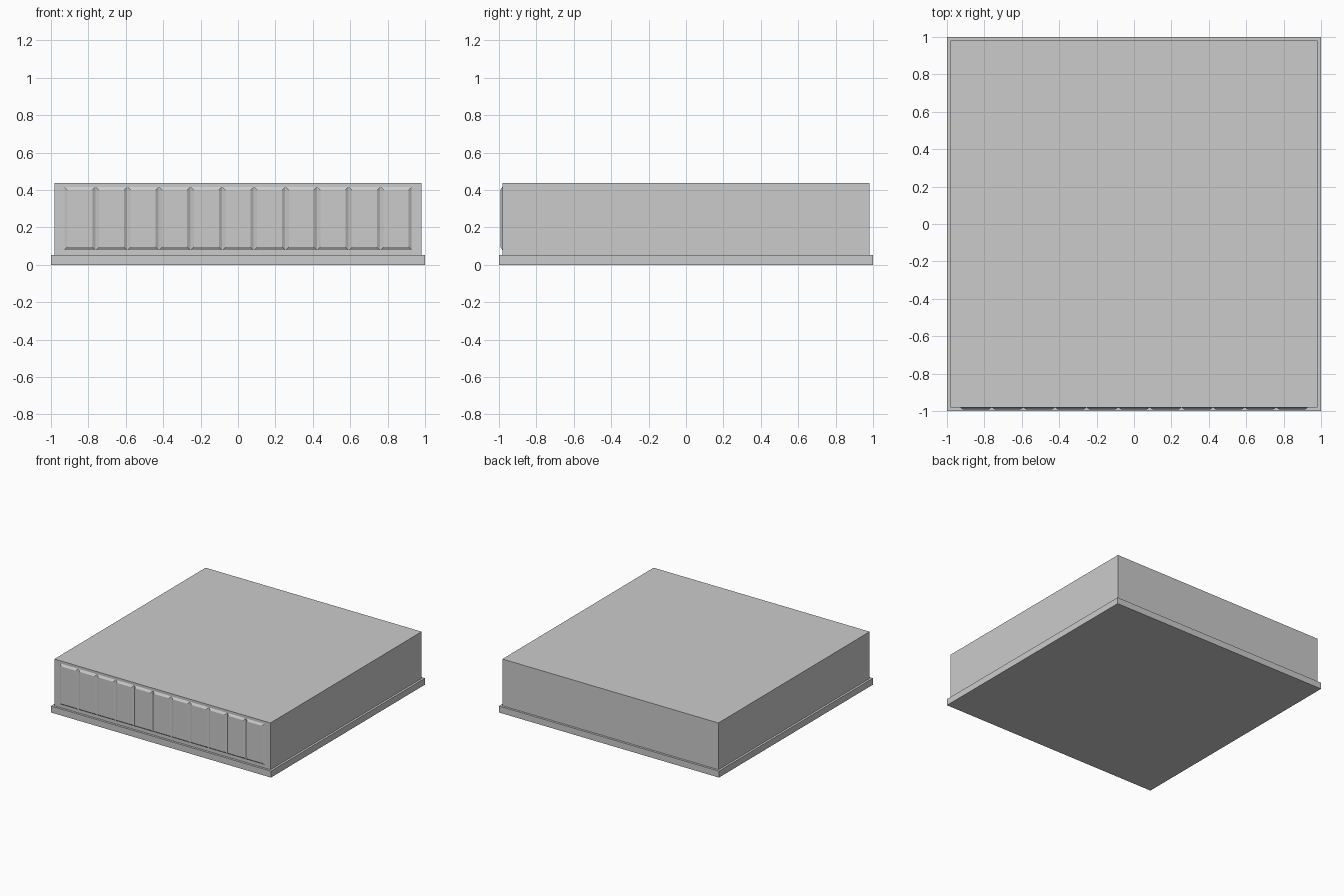
import bpy, bmesh

if "Cube" in bpy.data.objects:
    bpy.data.objects.remove(bpy.data.objects["Cube"])


def mesh_object(name, bm):
    bmesh.ops.recalc_face_normals(bm, faces=bm.faces)
    me = bpy.data.meshes.new(name)
    bm.to_mesh(me)
    bm.free()
    ob = bpy.data.objects.new(name, me)
    bpy.context.collection.objects.link(ob)
    return ob


def box(name, half, z0, z1):
    bm = bmesh.new()
    bmesh.ops.create_cube(bm, size=1)
    for v in bm.verts:
        v.co = (v.co.x * 2 * half, v.co.y * 2 * half, z0 if v.co.z < 0 else z1)
    return mesh_object(name, bm)


# Low plinth and the main block standing on it
box("plinth", 1.0, 0.0, 0.053)
box("main_block", 0.982, 0.002, 0.437)

# Row of raised, chamfered panels on the front
COUNT, SPAN = 11, 1.86
PITCH = SPAN / COUNT
Z0, Z1 = 0.077, 0.417
CHAMFER = 0.018
Y_BACK, Y_FRONT = -0.981, -0.993


def ring(bm, x0, x1, z0, z1, y):
    return [bm.verts.new(p) for p in ((x0, y, z0), (x1, y, z0), (x1, y, z1), (x0, y, z1))]


for i in range(COUNT):
    x0 = -SPAN / 2 + i * PITCH
    x1 = x0 + PITCH
    bm = bmesh.new()
    back = ring(bm, x0, x1, Z0, Z1, Y_BACK)
    front = ring(bm, x0 + CHAMFER, x1 - CHAMFER, Z0 + CHAMFER, Z1 - CHAMFER, Y_FRONT)
    bm.faces.new(front)
    bm.faces.new(back[::-1])
    for k in range(4):
        j = (k + 1) % 4
        bm.faces.new((back[k], back[j], front[j], front[k]))
    mesh_object(f"front_panel_{i + 1}", bm)
